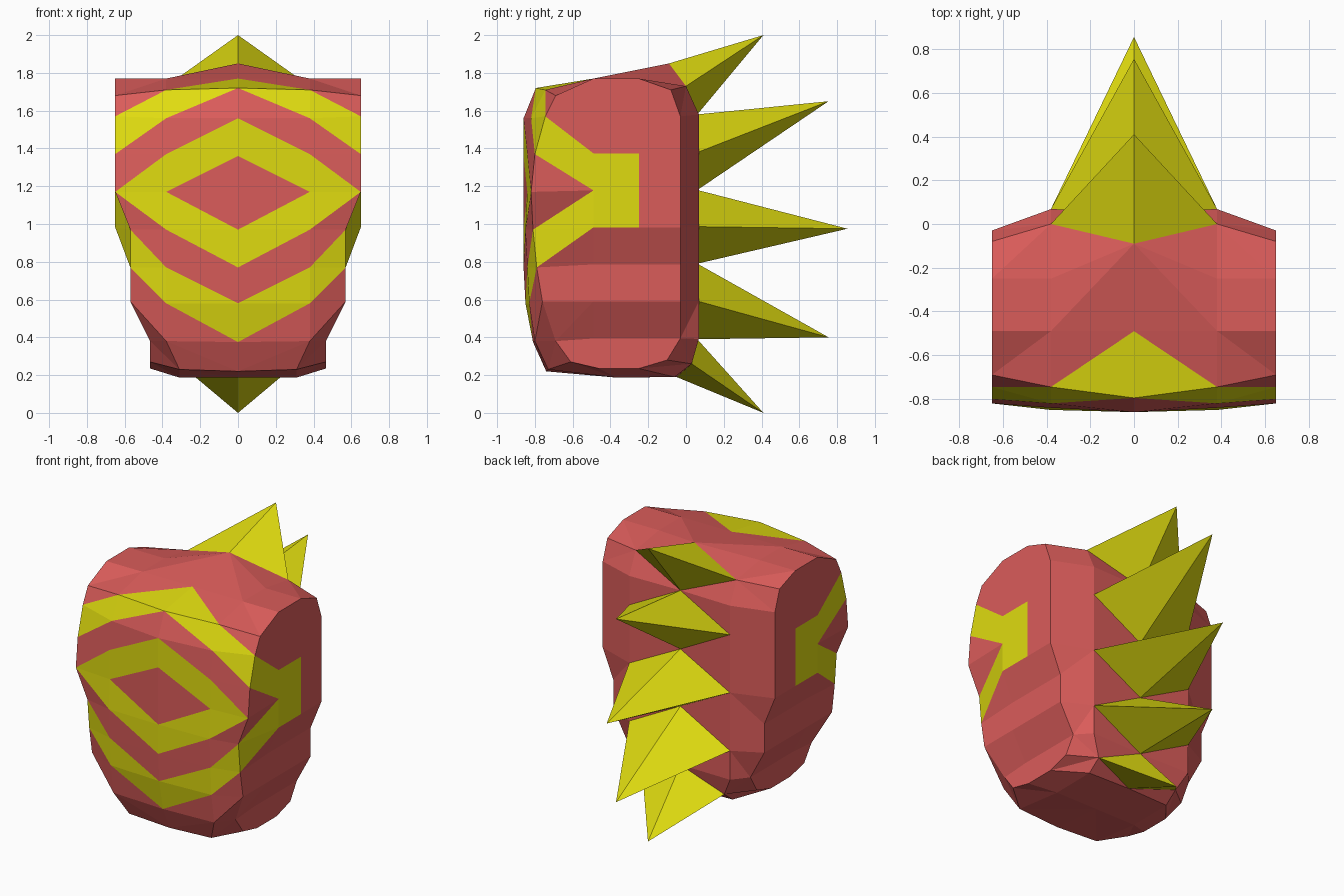
import bpy, bmesh
from mathutils import Matrix

if "Cube" in bpy.data.objects:
    bpy.data.objects.remove(bpy.data.objects["Cube"])


def material(name, rgb):
    m = bpy.data.materials.new(name)
    m.diffuse_color = (*rgb, 1)
    m.use_nodes = True
    m.node_tree.nodes["Principled BSDF"].inputs["Base Color"].default_value = m.diffuse_color
    return m


red = material("coral red", (0.70, 0.107, 0.102))
yellow = material("bright yellow", (0.74, 0.71, 0.005))

N = 22                       # points round each lengthwise ring
TIPS = (6, 8, 10, 12, 14)    # centre-ring points pulled out into spikes

# Rings of (y, z): from mid front, up, over the top, down the back, underneath
centre = [(-.86, 1.17), (-.86, 1.36), (-.86, 1.56), (-.795, 1.72), (-.49, 1.77), (-.09, 1.85),
          (.41, 2.0), (.06, 1.58), (.755, 1.65), (.06, 1.18), (.855, .975), (.06, .79),
          (.755, .40), (.06, .39), (.41, 0), (-.05, .19), (-.37, .187), (-.74, .22),
          (-.81, .375), (-.85, .58), (-.86, .77), (-.86, .97)]
middle = [(-.84, 1.17), (-.84, 1.37), (-.82, 1.56), (-.745, 1.71), (-.49, 1.77), (-.25, 1.77),
          (0, 1.73)] + [(.068, 1.58 - .198 * i) for i in range(7)] + [
          (.03, .26), (-.06, .19), (-.37, .187), (-.73, .23),
          (-.80, .38), (-.83, .58), (-.84, .77), (-.85, .97)]
edge = [(-.82, 1.17), (-.80, 1.37), (-.745, 1.57), (-.69, 1.68), (-.49, 1.77), (-.25, 1.77),
        (-.08, 1.71)] + [(-.03, 1.57 - .196 * i) for i in range(7)] + [
        (-.10, .28), (-.25, .235), (-.46, .235), (-.61, .27),
        (-.69, .38), (-.76, .59), (-.79, .77), (-.81, .97)]


def edge_x(i):               # the body narrows in steps towards the bottom
    if 13 <= i <= 18:
        return .465
    return .57 if i in (11, 12, 19, 20, 21) else .65


bm = bmesh.new()
rings = [
    [bm.verts.new((0, y, z)) for y, z in centre],
    [bm.verts.new((.31 if 14 <= i <= 17 else .38, y, z)) for i, (y, z) in enumerate(middle)],
    [bm.verts.new((edge_x(i), y, z)) for i, (y, z) in enumerate(edge)],
]


def face(verts, is_yellow):
    bm.faces.new(verts).material_index = int(is_yellow)


def striped_cell(a, b, c, d, step, col):
    """Split quad a-b (inner column) / d-c (outer column) along the diamond
    stripes; step is the smaller distance from the middle row, on a and d."""
    face((a, b, d), step + col in (1, 3))
    face((b, c, d), step + col + 1 in (1, 3))


# Shell: front stripes and back spikes
for col in range(2):
    A, B = rings[col], rings[col + 1]
    for i in range(N):
        j = (i + 1) % N
        if i < 5:
            striped_cell(A[i], A[j], B[j], B[i], i, col)
        elif i >= 16:
            striped_cell(A[j], A[i], B[i], B[j], N - 1 - i, col)
        elif (i + col) % 2:
            face((A[i], B[j], A[j]), col == 0 and j in TIPS)
            face((A[i], B[i], B[j]), False)
        else:
            face((A[i], B[i], A[j]), col == 0 and i in TIPS)
            face((B[i], B[j], A[j]), False)

# Side panel: grid of four columns, stripes continue into an arrow shape
E = rings[2]
rows = [[E[3], E[4], E[5], E[6]]]
for r in range(7):
    f, b = E[(2 - r) % N], E[7 + r]
    inner = [bm.verts.new((edge_x(7 + r), y, b.co.z)) for y in (-.49, -.25)]
    rows.append([f, *inner, b])
rows.append([E[17], E[16], E[15], E[14]])
for r in range(8):
    up, lo = rows[r], rows[r + 1]
    if r < 3:
        striped_cell(lo[0], up[0], up[1], lo[1], 2 - r, 2)
    else:
        striped_cell(up[0], lo[0], lo[1], up[1], r - 3, 2)
    for c in (1, 2):
        face((up[c], up[c + 1], lo[c + 1], lo[c]), c == 1 and r in (2, 3))

# Mirror to the other half
bmesh.ops.mirror(bm, geom=bm.verts[:] + bm.edges[:] + bm.faces[:],
                 matrix=Matrix.Identity(4), axis='X', merge_dist=.001)
bmesh.ops.remove_doubles(bm, verts=bm.verts[:], dist=.001)
bmesh.ops.recalc_face_normals(bm, faces=bm.faces[:])

mesh = bpy.data.meshes.new("spiked_body")
bm.to_mesh(mesh)
bm.free()
mesh.materials.append(red)
mesh.materials.append(yellow)
body = bpy.data.objects.new("spiked_body", mesh)
bpy.context.collection.objects.link(body)
